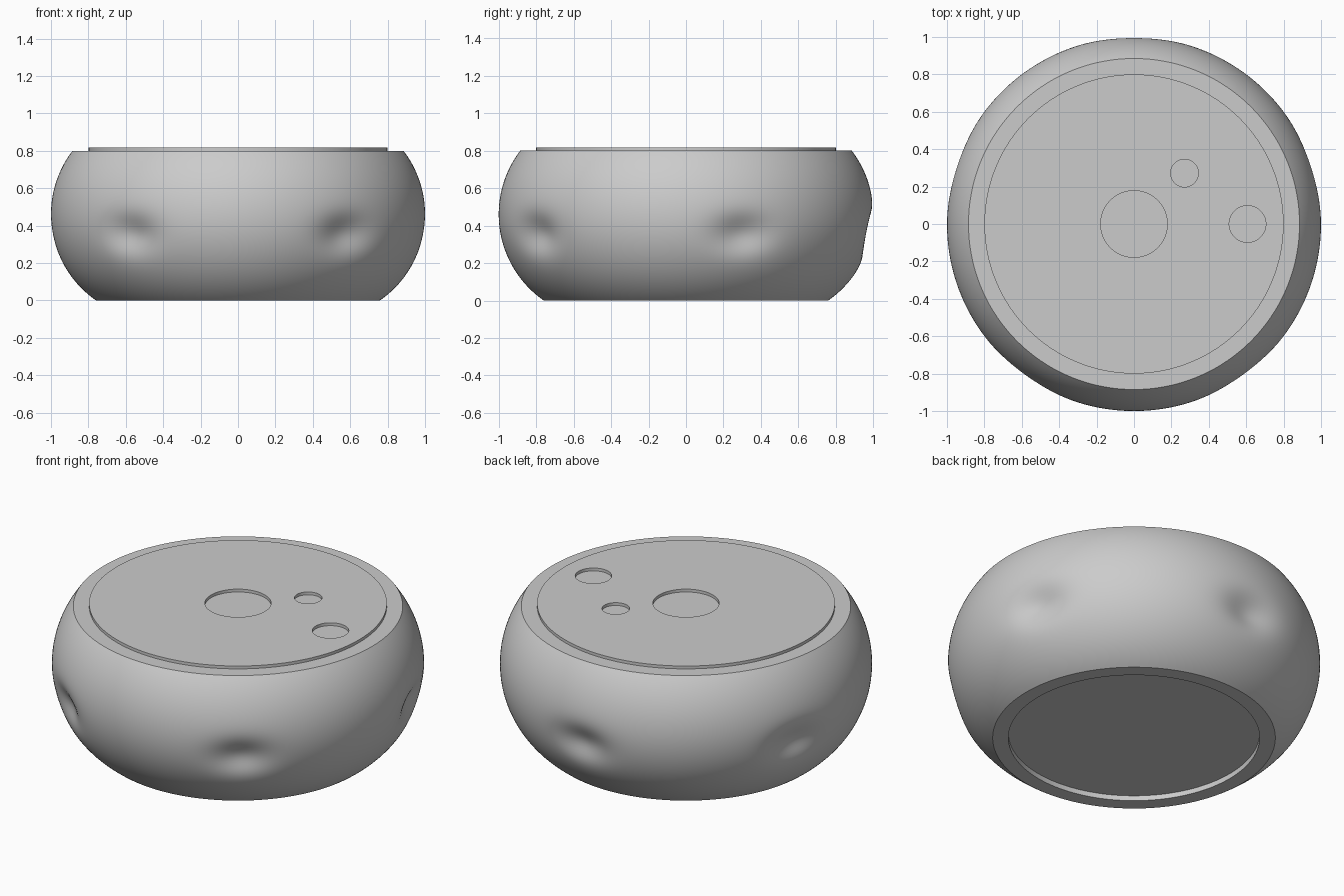
import bpy, bmesh
from math import sin, cos, pi, exp, sqrt, radians, asin

cube = bpy.data.objects.get("Cube")
if cube:
    bpy.data.objects.remove(cube)

BODY_TOP, PLATE_TOP = 0.80, 0.817
BULGE_R, BULGE_Z, ARC = 1.0, 0.46, 0.56
SEGMENTS, ROWS = 200, 48


def make_material(name, value):
    mat = bpy.data.materials.new(name)
    mat.use_nodes = True
    color = (value, value, value, 1)
    mat.diffuse_color = color
    mat.node_tree.nodes["Principled BSDF"].inputs["Base Color"].default_value = color
    return mat


grey = make_material("plain grey", 0.6)


def add_object(name, bm):
    bmesh.ops.recalc_face_normals(bm, faces=bm.faces)
    mesh = bpy.data.meshes.new(name)
    bm.to_mesh(mesh)
    bm.free()
    mesh.materials.append(grey)
    obj = bpy.data.objects.new(name, mesh)
    bpy.context.collection.objects.link(obj)
    return obj


def add_disc(name, x, y, radius, bottom, top):
    bm = bmesh.new()
    bmesh.ops.create_cone(bm, cap_ends=True, segments=128, radius1=radius,
                          radius2=radius, depth=top - bottom)
    bmesh.ops.translate(bm, verts=bm.verts, vec=(x, y, (top + bottom) / 2))
    return add_object(name, bm)


def smooth(obj):
    bpy.ops.object.select_all(action='DESELECT')
    obj.select_set(True)
    bpy.context.view_layer.objects.active = obj
    bpy.ops.object.shade_smooth_by_angle(angle=radians(35))


# Body profile: recessed underside, bulging wall, flat top
low, high = asin(-BULGE_Z / ARC), asin((BODY_TOP - BULGE_Z) / ARC)
wall = [low + (high - low) * i / ROWS for i in range(ROWS + 1)]
profile = [(0.675, 0.03), (0.675, 0)]
profile += [(BULGE_R - ARC + ARC * cos(a), BULGE_Z + ARC * sin(a)) for a in wall]

# Five soft finger dents around the wall, one at the back
dents = [pi / 2 + k * 2 * pi / 5 for k in range(5)]


def dent_depth(angle, z):
    depth = 0
    for d in dents:
        across = (angle - d + pi) % (2 * pi) - pi
        depth += 0.052 * exp(-(across / 0.11) ** 2 / 2 - ((z - 0.355) / 0.068) ** 2 / 2)
    return depth


bm = bmesh.new()
rings = []
for i, (r, z) in enumerate(profile):
    ring = []
    for s in range(SEGMENTS):
        a = 2 * pi * s / SEGMENTS
        rr = r - (dent_depth(a, z) if i > 2 else 0)
        ring.append(bm.verts.new((rr * cos(a), rr * sin(a), z)))
    rings.append(ring)
for lower, upper in zip(rings, rings[1:]):
    for s in range(SEGMENTS):
        t = (s + 1) % SEGMENTS
        bm.faces.new((lower[s], lower[t], upper[t], upper[s]))
bm.faces.new(rings[0])
bm.faces.new(rings[-1])
body = add_object("body", bm)
smooth(body)

# Thin top plate with three round openings
plate = add_disc("top_plate", 0, 0, 0.8, BODY_TOP, PLATE_TOP)
holes = [("centre", 0, 0, 0.178), ("small", 0.27, 0.272, 0.074), ("side", 0.607, 0, 0.098)]
for name, x, y, radius in holes:
    cutter = add_disc(name + "_hole_cutter", x, y, radius, BODY_TOP - 0.1, PLATE_TOP + 0.1)
    cutter.hide_render = True
    mod = plate.modifiers.new(name + "_hole", 'BOOLEAN')
    mod.operation = 'DIFFERENCE'
    mod.solver = 'EXACT'
    mod.object = cutter
    bpy.context.view_layer.objects.active = plate
    bpy.ops.object.modifier_apply(modifier=mod.name)
    bpy.data.objects.remove(cutter)
smooth(plate)
